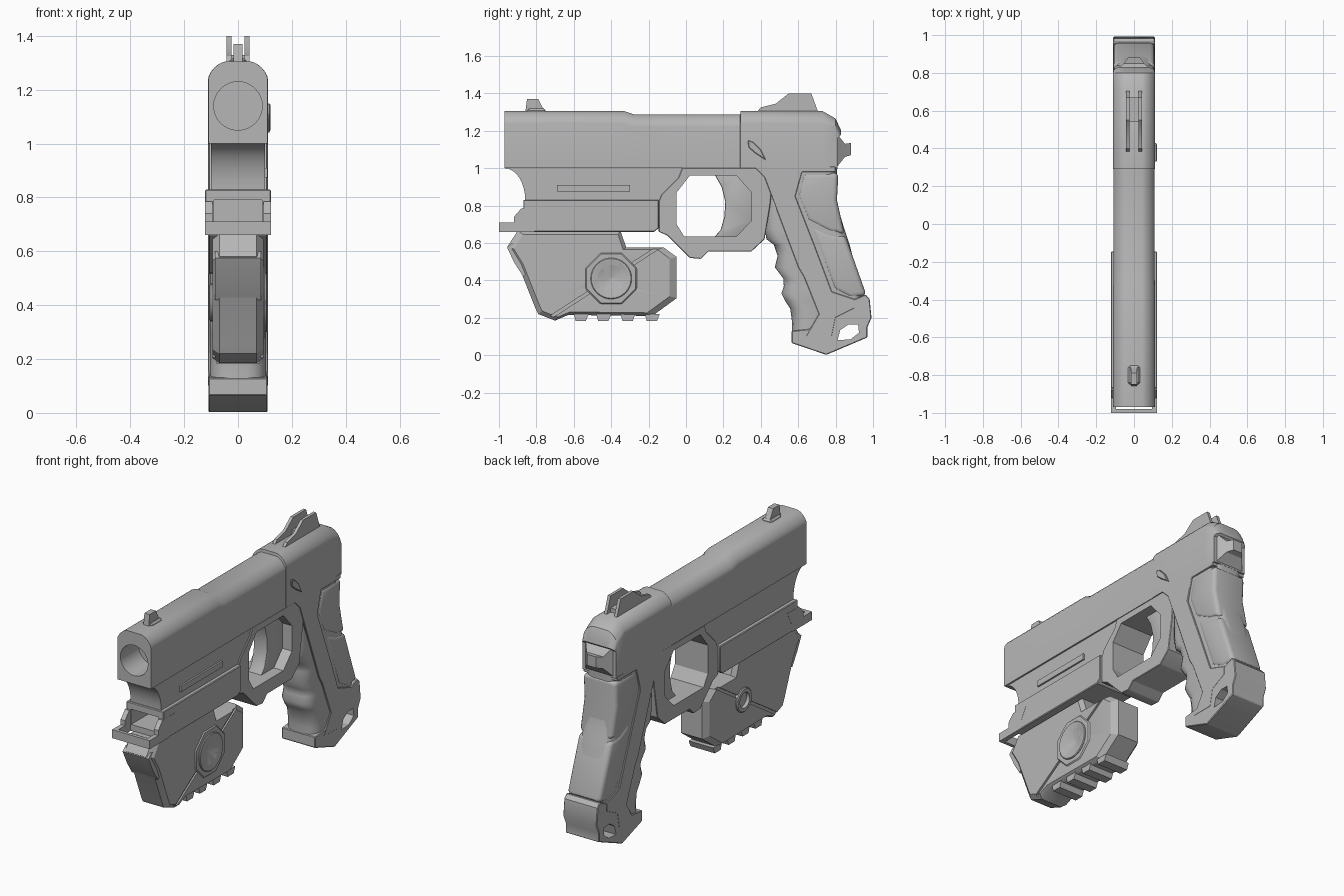
import bpy, bmesh, math
from mathutils import Vector

cube = bpy.data.objects.get("Cube")
if cube:
    bpy.data.objects.remove(cube)

GREY = (0.47, 0.47, 0.47, 1)
grey = bpy.data.materials.new("matte grey")
grey.use_nodes = True
grey.diffuse_color = GREY
grey.node_tree.nodes["Principled BSDF"].inputs["Base Color"].default_value = GREY


def modify(ob, kind, **settings):
    """Add a modifier and apply it at once."""
    mod = ob.modifiers.new(kind, kind)
    for key, value in settings.items():
        setattr(mod, key, value)
    bpy.context.view_layer.objects.active = ob
    bpy.ops.object.modifier_apply(modifier=mod.name)


def smooth(ob, angle=30):
    bpy.ops.object.select_all(action='DESELECT')
    ob.select_set(True)
    bpy.context.view_layer.objects.active = ob
    bpy.ops.object.shade_smooth_by_angle(angle=math.radians(angle))


def loft(name, rings, bevel=0, segments=1, angle=30):
    """Skin a list of equal-length closed rings and cap both ends."""
    bm = bmesh.new()
    loops = [[bm.verts.new(p) for p in ring] for ring in rings]
    n = len(loops[0])
    for a, b in zip(loops, loops[1:]):
        for i in range(n):
            j = (i + 1) % n
            bm.faces.new((a[i], a[j], b[j], b[i]))
    bm.faces.new(loops[0][::-1])
    bm.faces.new(loops[-1])
    bmesh.ops.recalc_face_normals(bm, faces=bm.faces)
    mesh = bpy.data.meshes.new(name)
    bm.to_mesh(mesh)
    bm.free()
    mesh.materials.append(grey)
    ob = bpy.data.objects.new(name, mesh)
    bpy.context.collection.objects.link(ob)
    if bevel:
        modify(ob, 'BEVEL', width=bevel, segments=segments,
               limit_method='ANGLE', angle_limit=math.radians(40))
    smooth(ob, angle)
    return ob


def prism(name, outline, x0, x1=None, taper=1.0, rim=0.0, **kw):
    """Extrude a side outline (y, z) across x; taper shrinks the side caps."""
    if x1 is None:
        x0, x1 = -x0, x0
    cy = sum(p[0] for p in outline) / len(outline)
    cz = sum(p[1] for p in outline) / len(outline)

    def ring(x, s):
        return [(x, cy + (y - cy) * s, cz + (z - cz) * s) for y, z in outline]
    rings = [ring(x0, taper), ring(x1, taper)]
    if rim:
        rings[1:1] = [ring(x0 + rim, 1), ring(x1 - rim, 1)]
    return loft(name, rings, **kw)


def box(name, y0, y1, z0, z1, x0, x1=None, **kw):
    return prism(name, [(y0, z0), (y1, z0), (y1, z1), (y0, z1)], x0, x1, **kw)


def cut(cutter, *targets):
    for ob in targets:
        modify(ob, 'BOOLEAN', object=cutter, operation='DIFFERENCE', solver='EXACT')
        smooth(ob)
    bpy.data.objects.remove(cutter)


def disc(y, z, radius, sides=32, turn=0.0):
    steps = [turn + math.tau * i / sides for i in range(sides)]
    return [(y + radius * math.cos(a), z + radius * math.sin(a)) for a in steps]


# Slide: one section with softly chamfered top, stepped in the middle
def slide_ring(y, w, top, r=0.065, bottom=1.0):
    half = [(w, bottom)]
    for i in range(7):
        a = math.pi / 2 * i / 6
        half.append((w - r + r * max(0, math.cos(a)) ** 1.25, top - r + r * math.sin(a) ** 1.25))
    return [(x, y, z) for x, z in half] + [(-x, y, z) for x, z in half[::-1]]


slide = loft("slide", [slide_ring(*s) for s in (
    (-0.97, 0.11, 1.305), (-0.33, 0.11, 1.305), (-0.28, 0.109, 1.288), (0.29, 0.109, 1.288),
    (0.292, 0.111, 1.305), (0.73, 0.111, 1.305), (0.8, 0.11, 1.265), (0.83, 0.105, 1.2))])
cut(loft("bore_cutter", [[(x, y, z) for x, z in disc(0, 1.14, 0.09)] for y in (-1.1, -0.8)]), slide)
cut(prism("tail_cutter", [(0.84, 1.19), (0.9, 1.19), (0.9, 0.9), (0.81, 0.9), (0.81, 1.16)], 0.3), slide)

# Sights
for side, x in (("left", 0.033), ("right", -0.033)):
    prism(side + "_rear_sight_blade", [(0.37, 1.29), (0.4, 1.325), (0.48, 1.345), (0.55, 1.4),
          (0.67, 1.4), (0.71, 1.29)], x - 0.009, x + 0.009)
box("rear_sight_block", 0.54, 0.67, 1.29, 1.33, 0.026)
prism("front_sight", [(-0.86, 1.29), (-0.85, 1.37), (-0.79, 1.37), (-0.77, 1.33), (-0.74, 1.29)], 0.017)
box("front_sight_base", -0.85, -0.75, 1.29, 1.318, 0.032, bevel=0.01)

# Dust cover with scooped nose
scoop = [(-0.97 + 0.11 * math.sin(a), 0.83 + 0.17 * math.cos(a))
         for a in [math.pi / 2 * i / 8 for i in range(9)]]
prism("dust_cover", scoop + [(-0.86, 0.79), (-0.1, 0.79), (-0.02, 1.0)], 0.1)
box("side_bar", -0.69, -0.3, 0.875, 0.91, 0.09, 0.11)

# Accessory rail with a hollow front and a looped lip
rail = prism("accessory_rail", [(-0.87, 0.66), (-0.17, 0.66), (-0.145, 0.68), (-0.145, 0.83),
             (-0.87, 0.83)], 0.122, bevel=0.004)
cut(box("rail_cutter", -0.95, -0.45, 0.7, 0.79, 0.09), rail)
lip = prism("rail_lip", [(-1.0, 0.66), (-1.0, 0.71), (-0.92, 0.71), (-0.92, 0.74), (-0.88, 0.785),
            (-0.77, 0.785), (-0.81, 0.71), (-0.81, 0.66)], 0.123)
cut(box("lip_cutter", -0.98, -0.7, 0.5, 0.9, 0.095), lip)

# Trigger guard and frame
guard = prism("trigger_guard", [(-0.02, 1.0), (-0.04, 0.95), (-0.13, 0.86), (-0.146, 0.82), (-0.146, 0.66),
              (-0.1, 0.64), (0.02, 0.52), (0.08, 0.515), (0.12, 0.555), (0.35, 0.555), (0.42, 0.62),
              (0.45, 0.8), (0.47, 1.0)], 0.108, bevel=0.003)
cut(prism("guard_cutter", [(-0.05, 0.87), (0.02, 0.96), (0.27, 0.96), (0.35, 0.87),
    (0.35, 0.72), (0.27, 0.635), (-0.01, 0.635), (-0.05, 0.7)], 0.3), guard)
prism("trigger", [(0.15, 0.97), (0.19, 0.9), (0.21, 0.82), (0.205, 0.74), (0.185, 0.67), (0.15, 0.63),
      (0.28, 0.63), (0.36, 0.72), (0.36, 0.87), (0.28, 0.97)], 0.045, bevel=0.008, segments=2)


# Grip: horizontal rounded slices, waved at the front for the fingers
def grip_ring(z, front, back, w=0.104):
    pts = []
    for cy, r, s, start in ((back, 0.055, 1, 0), (front, 0.07, -1, math.pi)):
        for x, turn in ((s, 0), (-s, 1)):
            for i in range(5):
                a = start + (turn + i / 4) * math.pi / 2
                pts.append((x * (w - r) + r * math.cos(a), cy - s * r + r * math.sin(a), z))
    return pts


fingers = [(1.02, 0.42, 0.81), (0.83, 0.42, 0.8), (0.68, 0.42, 0.845), (0.62, 0.43, 0.865), (0.59, 0.47, 0.875),
           (0.53, 0.49, 0.89), (0.47, 0.475, 0.91), (0.41, 0.52, 0.93), (0.37, 0.523, 0.94), (0.33, 0.51, 0.95),
           (0.29, 0.53, 0.955), (0.25, 0.557, 0.88), (0.17, 0.568, 0.79), (0.08, 0.565, 0.76)]
loft("grip", [grip_ring(*f) for f in fingers], angle=60)

prism("grip_side_frame", [(0.36, 1.01), (0.42, 0.95), (0.6, 0.47), (0.63, 0.42), (0.71, 0.22), (0.64, 0.1),
      (0.78, 0.1), (0.8, 0.2), (0.9, 0.25), (0.9, 0.3), (0.78, 0.34), (0.69, 0.58), (0.585, 0.85),
      (0.62, 0.98), (0.8, 0.98), (0.8, 1.01)], 0.111, bevel=0.003)
# Raised back panels
prism("upper_back_panel", [(0.625, 0.975), (0.595, 0.85), (0.65, 0.72), (0.765, 0.66), (0.848, 0.645),
      (0.807, 0.83), (0.815, 0.975)], 0.109, bevel=0.024, segments=3)
prism("lower_back_panel", [(0.66, 0.7), (0.765, 0.65), (0.853, 0.637), (0.965, 0.32), (0.88, 0.305),
      (0.79, 0.35)], 0.109, bevel=0.024, segments=3)
base = prism("grip_base", [(0.565, 0.13), (0.565, 0.065), (0.75, 0.002), (0.97, 0.095), (0.97, 0.15), (0.992, 0.2),
             (0.982, 0.3), (0.96, 0.325), (0.88, 0.29), (0.72, 0.22), (0.66, 0.14)], 0.11, bevel=0.004)
cut(prism("base_cutter", [(0.81, 0.08), (0.825, 0.135), (0.87, 0.165), (0.92, 0.165), (0.925, 0.12),
    (0.88, 0.085)], 0.3), base)

# Wedge-shaped tail behind the slide
loft("rear_tail", [[(w, y, z0), (w, y, z1), (-w, y, z1), (-w, y, z0)] for y, w, z0, z1 in (
    (0.78, 0.095, 0.97, 1.2), (0.81, 0.09, 1.01, 1.18), (0.85, 0.055, 1.06, 1.13), (0.882, 0.03, 1.07, 1.135))])

# Catch lever on the left side only
prism("catch_lever", [(0.33, 1.15), (0.36, 1.14), (0.4, 1.1), (0.43, 1.04), (0.37, 1.08), (0.335, 1.11)],
      0.1, 0.121, bevel=0.004)

# Under-barrel module
module = prism("under_module", [(-0.9, 0.665), (-0.955, 0.58), (-0.9, 0.49), (-0.805, 0.25), (-0.79, 0.22),
               (-0.7, 0.185), (-0.63, 0.215), (-0.18, 0.21), (-0.05, 0.305), (-0.05, 0.525), (-0.12, 0.577),
               (-0.32, 0.577), (-0.35, 0.665)], 0.094, taper=0.92, rim=0.025)
for x in (-0.097, 0.097):
    seam = box("seam_cutter", -0.42, 0.42, -0.008, 0.008, -0.012, 0.012)
    seam.location = Vector((x, -0.42, 0.4))
    seam.rotation_euler.x = math.radians(33)
    bpy.context.view_layer.update()
    cut(seam, module)
prism("module_nose", [(-0.93, 0.6), (-0.957, 0.575), (-0.915, 0.49), (-0.87, 0.42), (-0.8, 0.5), (-0.82, 0.6)], 0.085)
for y in (-0.56, -0.44, -0.31, -0.18):
    prism("module_rail_tooth", [(y - 0.04, 0.22), (y - 0.03, 0.183), (y + 0.025, 0.183), (y + 0.04, 0.22)], 0.08)

# Module knobs: a large dished one on the left, a small one on the right
collar = prism("left_knob_collar", disc(-0.4, 0.41, 0.148, 8, math.pi / 8), 0.07, 0.1, bevel=0.006)
knob = prism("left_knob", disc(-0.4, 0.41, 0.11), 0.07, 0.108, bevel=0.004)
dish = [[(x, y, z) for y, z in disc(-0.4, 0.41, r)] for x, r in ((0.078, 0.004), (0.12, 0.135))]
cut(loft("dish_cutter", dish), module, collar, knob)
ring = prism("right_knob", disc(-0.4, 0.41, 0.07), -0.105, -0.07, bevel=0.005)
cut(prism("knob_cutter", disc(-0.4, 0.41, 0.045), -0.15, -0.085), ring, module)
